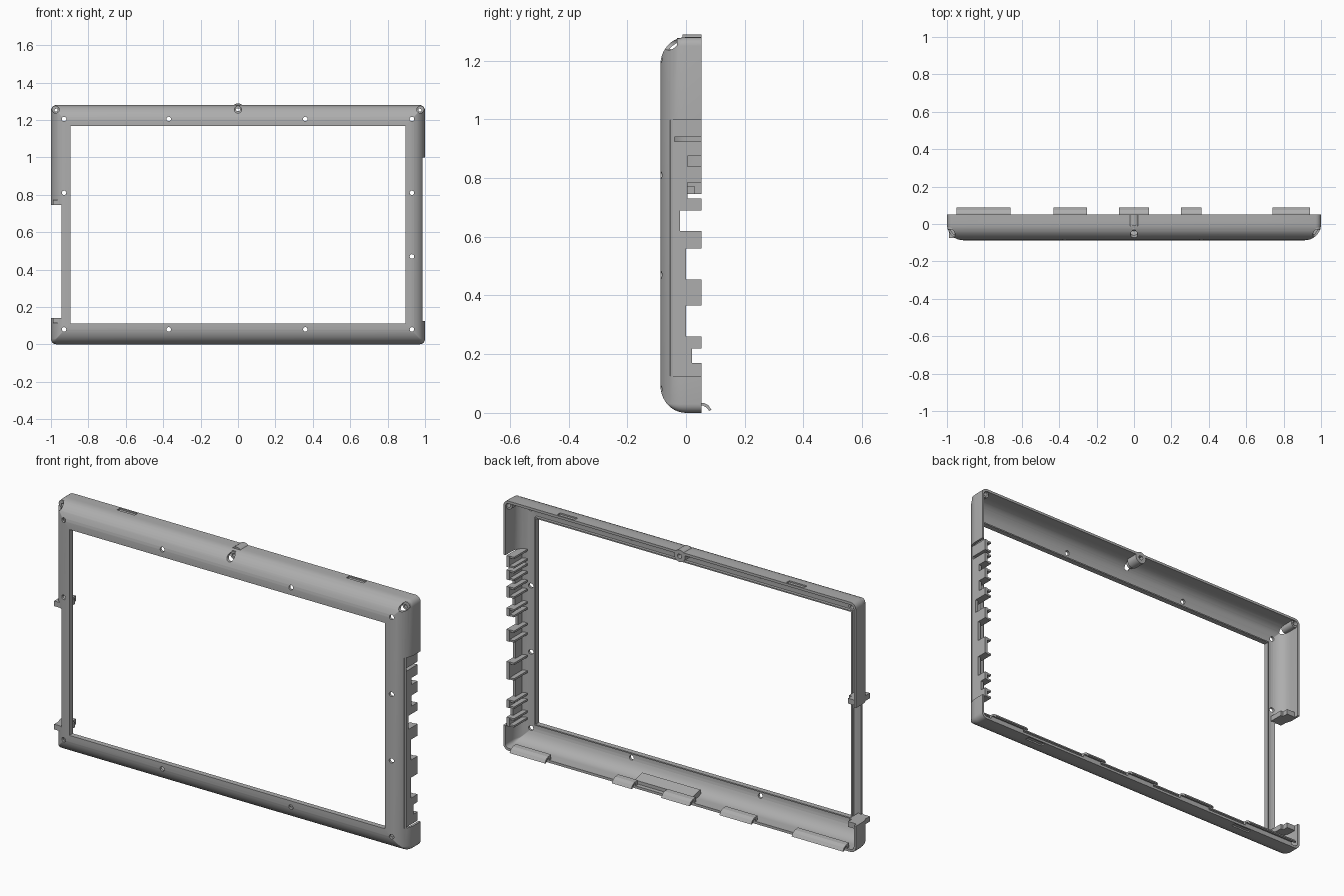
import bpy, bmesh, math
from mathutils import Matrix

cube = bpy.data.objects.get("Cube")
if cube:
    bpy.data.objects.remove(cube, do_unlink=True)

grey = bpy.data.materials.new("plain_grey")
grey.use_nodes = True
grey.diffuse_color = (0.42, 0.42, 0.42, 1)
grey.node_tree.nodes["Principled BSDF"].inputs["Base Color"].default_value = (0.42, 0.42, 0.42, 1)

HEIGHT, FRONT, BACK, ROUND = 1.28, -0.087, 0.052, 0.087


def finish(bm, name):
    bmesh.ops.recalc_face_normals(bm, faces=bm.faces)
    mesh = bpy.data.meshes.new(name)
    bm.to_mesh(mesh)
    bm.free()
    obj = bpy.data.objects.new(name, mesh)
    bpy.context.collection.objects.link(obj)
    mesh.materials.append(grey)
    return obj


def smooth(obj):
    bpy.ops.object.select_all(action='DESELECT')
    obj.select_set(True)
    bpy.context.view_layer.objects.active = obj
    bpy.ops.object.shade_smooth_by_angle(angle=math.radians(30))


def bridge(bm, loops):
    """Skin a closed series of closed loops."""
    rings = [[bm.verts.new(p) for p in loop] for loop in loops]
    for a, b in zip(rings, rings[1:] + rings[:1]):
        for i in range(len(a)):
            j = (i + 1) % len(a)
            bm.faces.new((a[i], a[j], b[j], b[i]))


def add_prism(bm, x0, x1, outline):
    """Extrude a (y, z) outline along x."""
    ends = [[bm.verts.new((x, y, z)) for y, z in outline] for x in (x0, x1)]
    for end in ends:
        bm.faces.new(end)
    a, b = ends
    for i in range(len(a)):
        j = (i + 1) % len(a)
        bm.faces.new((a[i], a[j], b[j], b[i]))


def add_box(bm, x0, x1, y0, y1, z0, z1):
    add_prism(bm, x0, x1, [(y0, z0), (y1, z0), (y1, z1), (y0, z1)])


def add_rod(bm, x, z, r, y0, y1):
    place = Matrix.Translation((x, (y0 + y1) / 2, z)) @ Matrix.Rotation(math.pi / 2, 4, 'X')
    bmesh.ops.create_cone(bm, cap_ends=True, segments=20, radius1=r, radius2=r,
                          depth=y1 - y0, matrix=place)


def tube(name, x, z, outer, inner, y0, y1):
    def ring(r, y):
        angles = [math.tau * i / 24 for i in range(24)]
        return [(x + r * math.cos(a), y, z + r * math.sin(a)) for a in angles]
    bm = bmesh.new()
    bridge(bm, [ring(outer, y0), ring(outer, y1), ring(inner, y1), ring(inner, y0)])
    smooth(finish(bm, name))


def frame_loop(inset, y):
    """Rounded rectangle, inset from the outer edge."""
    r = max(0.03 - inset, 0.002)
    hx, hz = 1 - inset - r, HEIGHT / 2 - inset * 1.07 - r
    pts = []
    for k, (sx, sz) in enumerate([(1, 1), (-1, 1), (-1, -1), (1, -1)]):
        for i in range(6):
            a = (k + i / 5) * math.pi / 2
            pts.append((sx * hx + r * math.cos(a), y, HEIGHT / 2 + sz * hz + r * math.sin(a)))
    return pts


def arc(r):
    steps = [i / 10 * math.pi / 2 for i in range(11)]
    return [(ROUND - r * math.cos(a), -r * math.sin(a)) for a in steps]


def cut(target, bm):
    cutter = finish(bm, "cutter")
    cutter.hide_render = True
    mod = target.modifiers.new("cut", 'BOOLEAN')
    mod.operation, mod.solver, mod.object = 'DIFFERENCE', 'EXACT', cutter
    bpy.context.view_layer.objects.active = target
    bpy.ops.object.modifier_apply(modifier=mod.name)
    bpy.data.objects.remove(cutter, do_unlink=True)


# Hollow bezel shell with a rounded front edge and a lip round the opening
wall = 0.012
profile = [(0, BACK)] + arc(ROUND)
profile += [(0.105, FRONT), (0.105, -0.06), (0.099, -0.06), (0.099, FRONT + wall)]
profile += arc(ROUND - wall)[::-1] + [(wall, BACK)]
bm = bmesh.new()
bridge(bm, [frame_loop(d, y) for d, y in profile])
shell = finish(bm, "bezel_shell")

# Side openings and shallow slots in the top and bottom walls
bm = bmesh.new()
add_box(bm, -1.1, -0.945, -0.2, 0.2, 0.14, 0.745)
add_box(bm, 0.955, 1.1, -0.045, 0.2, 0.125, 0.998)
for side in (-1, 1):
    x0, x1 = sorted((side * 0.6, side * 0.7))
    add_box(bm, x0, x1, 0.02, 0.044, HEIGHT - 0.007, HEIGHT + 0.1)
    add_box(bm, x0, x1, 0.02, 0.044, -0.1, 0.007)
cut(shell, bm)

# Screw holes and counterbores
bm = bmesh.new()
for z in (0.08, 1.205):
    for x in (-0.93, -0.37, 0.36, 0.93):
        add_rod(bm, x, z, 0.012, -0.2, 0)
for x, z in ((-0.93, 0.81), (0.93, 0.81), (0.93, 0.47)):
    add_rod(bm, x, z, 0.012, -0.2, 0)
for x in (-0.975, 0, 0.975):
    add_rod(bm, x, 1.255, 0.019, -0.2, -0.03)
cut(shell, bm)
smooth(shell)

# Screw bosses behind the counterbores
for name, x in (("right", -0.975), ("left", 0.975)):
    tube(name + "_corner_boss", x, 1.255, 0.021, 0.011, -0.03, 0.045)
tube("top_centre_boss", 0, 1.258, 0.031, 0.012, -0.012, BACK)
tube("top_centre_seat", 0, 1.255, 0.022, 0.011, -0.031, -0.012)

# Recessed port panel on the left side: (top of segment, depth reached)
segments = [(0.17, BACK), (0.22, 0.02), (0.26, BACK), (0.365, 0), (0.455, BACK), (0.56, 0),
            (0.62, BACK), (0.69, -0.02), (0.73, BACK), (0.785, 0.005), (0.84, BACK),
            (0.875, 0.005), (0.925, BACK), (0.94, -0.04), (0.998, BACK)]
outline, ribs, z = [(-0.055, 0.125)], [], 0.125
for top, depth in segments:
    outline += [(depth, z), (depth, top)]
    if depth == BACK:
        ribs.append((z, top))
    z = top
outline.append((-0.055, z))
bm = bmesh.new()
add_prism(bm, 0.966, 0.982, outline)
finish(bm, "port_panel")

# Stiffening ribs on the inside of the port panel tabs
bm = bmesh.new()
for low, high in ribs:
    for z in (low, high - 0.01):
        add_box(bm, 0.942, 0.967, -0.06, BACK - 0.004, z, z + 0.01)
finish(bm, "port_panel_ribs")

# End blocks closing the right side opening
bm = bmesh.new()
for z in (0.113, 0.745):
    add_box(bm, -0.99, -0.925, -0.075, 0.0, z, z + 0.027)
    add_box(bm, -0.99, -0.94, 0.0, 0.03, z, z + 0.027)
finish(bm, "side_end_blocks")

# Curved snap hooks along the bottom rear edge
hook = [(0.035, 0.008), (0.035, 0.036), (0.06, 0.034), (0.076, 0.026), (0.087, 0.01),
        (0.079, 0.007), (0.07, 0.018), (0.058, 0.025), (0.051, 0.025), (0.051, 0.008)]
bm = bmesh.new()
for x0, x1 in ((-0.95, -0.66), (-0.43, -0.25), (-0.08, 0.08), (0.25, 0.36), (0.74, 0.94)):
    add_prism(bm, x0, x1, hook)
finish(bm, "bottom_hooks")

# Small ledge inside the bottom wall
bm = bmesh.new()
add_prism(bm, -0.06, 0.27, [(-0.04, 0.01), (0.03, 0.01), (0.03, 0.03), (-0.03, 0.045)])
finish(bm, "bottom_ledge")
